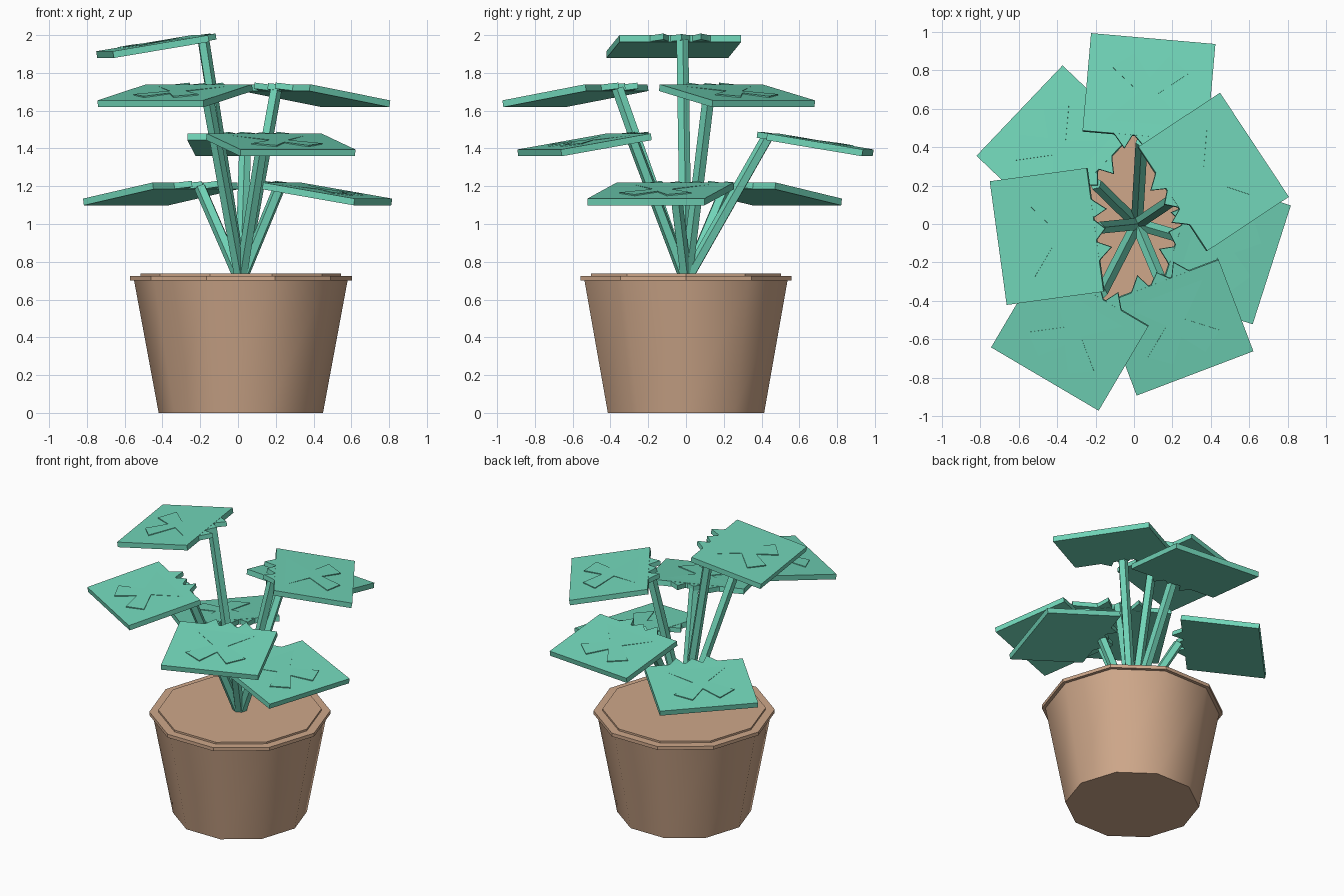
import bpy, bmesh, math
from mathutils import Matrix, Vector

if "Cube" in bpy.data.objects:
    bpy.data.objects.remove(bpy.data.objects["Cube"])


def material(name, rgb):
    m = bpy.data.materials.new(name)
    m.diffuse_color = (*rgb, 1)
    m.use_nodes = True
    m.node_tree.nodes["Principled BSDF"].inputs["Base Color"].default_value = m.diffuse_color
    return m


GREEN = material("leaf green", (0.165, 0.665, 0.48))
CLAY = material("clay", (0.62, 0.39, 0.255))


def add(name, bm, mat, matrix=None):
    bmesh.ops.recalc_face_normals(bm, faces=bm.faces)
    me = bpy.data.meshes.new(name)
    bm.to_mesh(me)
    bm.free()
    me.materials.append(mat)
    ob = bpy.data.objects.new(name, me)
    bpy.context.collection.objects.link(ob)
    if matrix is not None:
        ob.matrix_world = matrix
    return ob


def prism(name, pts, z0, z1, mat, matrix):
    bm = bmesh.new()
    face = bm.faces.new([bm.verts.new((x, y, z0)) for x, y in pts])
    ext = bmesh.ops.extrude_face_region(bm, geom=[face])
    verts = [g for g in ext["geom"] if isinstance(g, bmesh.types.BMVert)]
    bmesh.ops.translate(bm, verts=verts, vec=(0, 0, z1 - z0))
    return add(name, bm, mat, matrix)


CX = 0.015

# Ten-sided pot: wall, rim and soil step from one lathed profile
profile = [(0.435, 0), (0.565, 0.70), (0.588, 0.70), (0.588, 0.724),
           (0.53, 0.724), (0.53, 0.737)]
bm = bmesh.new()
rings = []
for r, z in profile:
    rings.append([bm.verts.new((CX + r * math.cos(i * math.tau / 10),
                                r * math.sin(i * math.tau / 10), z)) for i in range(10)])
for k, (a, b) in enumerate(zip(rings, rings[1:])):
    for i in range(10):
        j = (i + 1) % 10
        f = bm.faces.new((a[i], a[j], b[j], b[i]))
        f.smooth = k == 0
bm.faces.new(rings[0][::-1])
bm.faces.new(rings[-1])
# keep the bottom and rim crisp while the wall shades smoothly
for e in bm.edges:
    if len(e.link_faces) == 2 and not all(f.smooth for f in e.link_faces):
        e.smooth = False
add("pot", bm, CLAY)

# Leaf shapes, x = tangential, y = outward
blade = [(-0.325, -0.258), (0.325, -0.258), (0.325, 0.258), (-0.325, 0.258)]
half = [(0.09, 0.17), (0.20, 0.09), (0.05, -0.03), (0.22, -0.20), (0.15, -0.27), (0.10, -0.33), (0.06, -0.25)]
frond = [(0, 0.05)] + half + [(0, -0.31)] + [(-x, y) for x, y in reversed(half)]

# name, azimuth, leaf centre, inner top height, stem top
leaves = [
    ("left", 187.8, (-0.455, -0.065), 2.00, (-0.185, -0.02)),
    ("back_left", 136.4, (-0.412, 0.415), 1.22, (-0.20, 0.21)),
    ("back", 85.0, (0.078, 0.712), 1.48, (0.04, 0.43)),
    ("back_right", 33.5, (0.415, 0.272), 1.74, (0.20, 0.125)),
    ("right", -17.8, (0.475, -0.135), 1.22, (0.22, -0.06)),
    ("front_right", -69.2, (0.2275, -0.54), 1.48, (0.135, -0.285)),
    ("front_left", 239.5, (-0.335, -0.588), 1.74, (-0.17, -0.36)),
]
TILT = math.radians(9.5)
for name, az, (x, y), zt, (sx, sy) in leaves:
    m = (Matrix.Translation((x, y, zt - 0.043))
         @ Matrix.Rotation(math.radians(az - 90), 4, 'Z') @ Matrix.Rotation(-TILT, 4, 'X'))
    prism(name + "_leaf", blade, -0.036, 0, GREEN, m)
    # lobed layer that peeks out at the inner edge
    m2 = m @ Matrix.Rotation(math.radians(1.2), 4, 'X')
    prism(name + "_leaf_lobes", frond, -0.028, 0.004, GREEN, m2)
    # slender five-sided stem
    a, b = Vector((CX, 0, 0.70)), Vector((sx, sy, zt - 0.025))
    bm = bmesh.new()
    bmesh.ops.create_cone(bm, cap_ends=True, segments=5, radius1=0.033, radius2=0.033, depth=(b - a).length)
    rot = (b - a).to_track_quat('Z', 'Y').to_matrix().to_4x4()
    add(name + "_stem", bm, GREEN, Matrix.Translation((a + b) / 2) @ rot)
